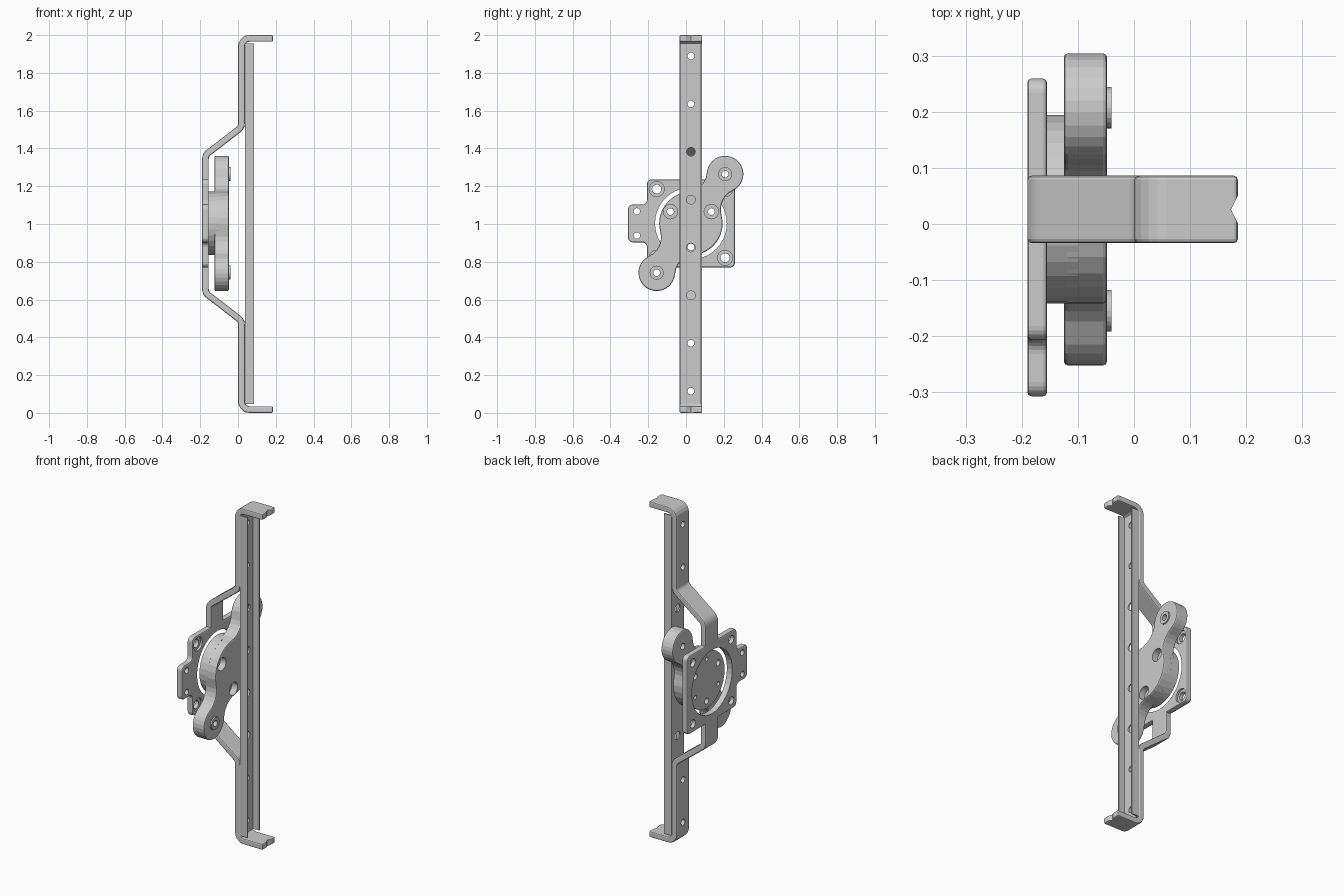
import bpy, bmesh, math
from mathutils import Vector

if "Cube" in bpy.data.objects:
    bpy.data.objects.remove(bpy.data.objects["Cube"])

CY, CZ = 0.026, 1.003          # centre of the strip and the hub
N = 32                         # sides of a full circle
MAP = {'x': lambda u, v, w: (w, u, v),
       'y': lambda u, v, w: (u, w, v),
       'z': lambda u, v, w: (u, v, w)}


def apply_mods(ob):
    dg = bpy.context.evaluated_depsgraph_get()
    me = bpy.data.meshes.new_from_object(ob.evaluated_get(dg))
    ob.modifiers.clear()
    ob.data = me


def prism(name, pts, axis, w0, w1, bevel=0.0):
    """Extrude a closed 2D outline along an axis, softening the rim."""
    bm = bmesh.new()
    a = [bm.verts.new(MAP[axis](u, v, w0)) for u, v in pts]
    b = [bm.verts.new(MAP[axis](u, v, w1)) for u, v in pts]
    bm.faces.new(a)
    bm.faces.new(b)
    for i in range(len(a)):
        j = (i + 1) % len(a)
        bm.faces.new((a[i], a[j], b[j], b[i]))
    bmesh.ops.recalc_face_normals(bm, faces=bm.faces)
    me = bpy.data.meshes.new(name)
    bm.to_mesh(me)
    bm.free()
    ob = bpy.data.objects.new(name, me)
    bpy.context.collection.objects.link(ob)
    if bevel:
        m = ob.modifiers.new("rim", 'BEVEL')
        m.width, m.segments = bevel, 2
        m.limit_method, m.angle_limit = 'ANGLE', math.radians(50)
        m.use_clamp_overlap = False
        apply_mods(ob)
    return ob


def cut(ob, cutters, op='DIFFERENCE'):
    for c in cutters:
        m = ob.modifiers.new("cut", 'BOOLEAN')
        m.operation, m.object, m.solver = op, c, 'EXACT'
        c.hide_render = True
        apply_mods(ob)
        bpy.data.objects.remove(c)


def arc(cx, cy, r, a0, a1, n):
    return [(cx + r * math.cos(a0 + (a1 - a0) * i / n),
             cy + r * math.sin(a0 + (a1 - a0) * i / n)) for i in range(n + 1)]


def circle(y, z, r, n=N):
    return arc(y, z, r, 0, 2 * math.pi, n)[:-1]


def hole(y, z, r, x0=-0.3, x1=0.3, n=20):
    return prism("cutter", circle(y, z, r, n), 'x', x0, x1)


def fillet(pts, r, closed=True, n=5):
    """Round the corners of a polyline."""
    P = [Vector(p) for p in pts]
    out = []
    for i, p in enumerate(P):
        if not closed and i in (0, len(P) - 1):
            out.append(p)
            continue
        d0 = (P[i - 1] - p).normalized()
        d1 = (P[(i + 1) % len(P)] - p).normalized()
        half = d0.angle(d1) / 2
        t = r / math.tan(half)
        c = p + (d0 + d1).normalized() * (r / math.sin(half))
        s, e = p + d0 * t - c, p + d1 * t - c
        a0 = math.atan2(s.y, s.x)
        da = (math.atan2(e.y, e.x) - a0 + math.pi) % (2 * math.pi) - math.pi
        out += [Vector(q) for q in arc(c.x, c.y, r, a0, a0 + da, n)]
    return out


def ribbon(path, half):
    """Outline of a constant-thickness strip along an open path."""
    left, right = [], []
    for i, p in enumerate(path):
        a = (p - path[i - 1]).normalized() if i else None
        b = (path[i + 1] - p).normalized() if i < len(path) - 1 else None
        a, b = a or b, b or a
        t = (a + b).normalized()
        off = Vector((-t.y, t.x)) * half / max(t.dot(a), 0.5)
        left.append(p + off)
        right.append(p - off)
    return left + right[::-1]


Y0, Y1 = CY - 0.06, CY + 0.06
HOLES = [0.115 + 0.2535 * i for i in range(8)]

# cranked strap halves with end lips
path = fillet([(-0.1725, 1.215), (-0.1725, 1.365), (0.0185, 1.512),
               (0.0185, 1.9825), (0.185, 1.9825)], 0.042, closed=False)
outline = ribbon(path, 0.0175)
for name, low in (("upper_strap", False), ("lower_strap", True)):
    pts = [(p.x, 2 - p.y if low else p.y) for p in outline]
    strap = prism(name, pts, 'y', Y0, Y1, 0.007)
    zs = HOLES[:2] if low else HOLES[-2:]
    notch = prism("cutter", [(0.2, Y0 + 0.005), (0.173, CY), (0.2, Y1 - 0.005)],
                  'z', -0.1, 2.1)
    cut(strap, [hole(CY, z, 0.018) for z in zs] + [notch])

# U-section rail with a row of holes
t = 0.008
rail = prism("channel_rail",
             [(0.036, Y0), (0.085, Y0), (0.085, Y0 + t), (0.036 + t, Y0 + t),
              (0.036 + t, Y1 - t), (0.085, Y1 - t), (0.085, Y1), (0.036, Y1)],
             'z', 0.048, 1.955)
cut(rail, [hole(CY, z, 0.023 if 1 < i < 6 else 0.018) for i, z in enumerate(HOLES)])

# mounting plate with side tab, ring opening and countersunk corner holes
s = 0.233
a, b = CY - s, CY + s
plate = prism("mounting_plate",
              fillet([(a, CZ - s), (b, CZ - s), (b, CZ + s), (a, CZ + s),
                      (a, CZ + 0.1), (-0.307, CZ + 0.1), (-0.307, CZ - 0.1),
                      (a, CZ - 0.1)], 0.025), 'x', -0.19, -0.155, 0.007)
cutters = [hole(CY, CZ, 0.19, n=40)]
for sy in (-1, 1):
    for sz in (-1, 1):
        y, z = CY + sy * 0.181, CZ + sz * 0.182
        cutters += [hole(y, z, 0.024), hole(y, z, 0.04, -0.167, -0.1)]
cutters += [hole(-0.26, CZ + k * 0.064, 0.017) for k in (-1, 1)]
cut(plate, cutters)

# double-ended arm: hub circle blended into two round ends
R, r, f = 0.168, 0.097, 0.11
ey, ez = 0.181, 0.261
d, phi = math.hypot(ey, ez), math.atan2(ez, ey)
fu = ((R + f) ** 2 + d * d - (r + f) ** 2) / (2 * d)
fv = math.sqrt((R + f) ** 2 - fu * fu)
q = arc(d, 0, r, 0, math.atan2(fv, fu - d), 9)
q += arc(fu, fv, f, math.atan2(-fv, d - fu), math.atan2(-fv, -fu), 6)[1:]
q += arc(0, 0, R, math.atan2(fv, fu), math.pi / 2, 4)[1:]
top = q + [(-u, v) for u, v in q[-2::-1]]
full = top + [(-u, -v) for u, v in top[1:-1]]
co, si = math.cos(phi), math.sin(phi)
full = [(CY + u * co - v * si, CZ + u * si + v * co) for u, v in full]
arm = prism("swing_arm", full, 'x', -0.125, -0.048, 0.007)
hub = prism("hub_disc", circle(CY, CZ, R), 'x', -0.155, -0.1)
ends = [(CY + k * ey, CZ + k * ez) for k in (-1, 1)]
ring = [(CY + 0.125 * math.cos(math.radians(30 + 60 * i)),
         CZ + 0.125 * math.sin(math.radians(30 + 60 * i))) for i in range(6)]
cut(arm, [hole(y, z, 0.018) for y, z in ends + ring[::2]] +
    [hole(y, z, 0.038, -0.085, 0.1) for y, z in ring[::2]])
cut(hub, [hole(y, z, 0.018) for y, z in ring[::2]] +
    [hole(y, z, 0.012, -0.3, -0.13) for y, z in ring[1::2]])

# pivot bushings on the arm ends
for name, (y, z) in zip(("lower_bushing", "upper_bushing"), ends):
    boss = prism(name, circle(y, z, 0.037, 24), 'x', -0.055, -0.04)
    cut(boss, [hole(y, z, 0.018)])
